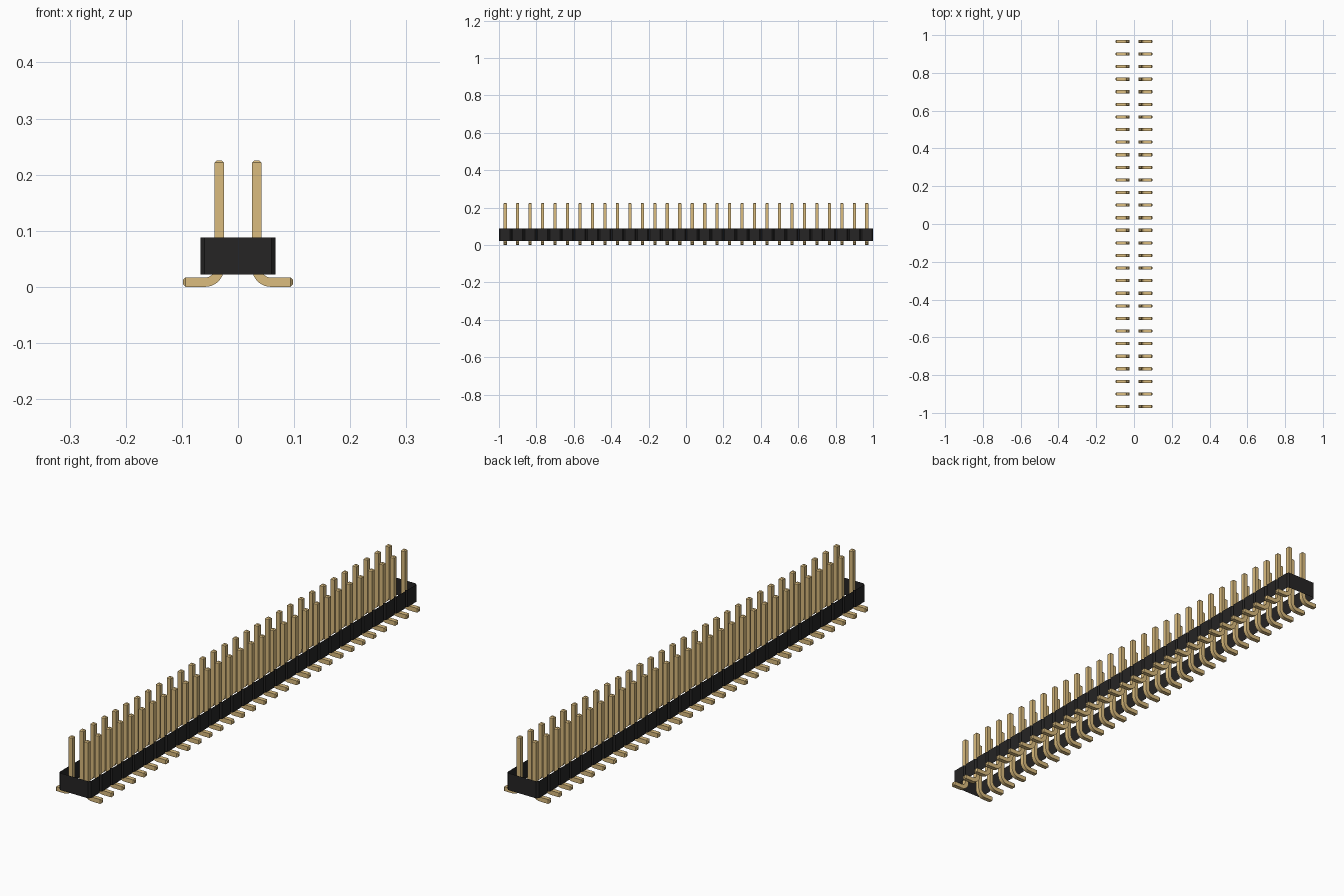
import bpy, bmesh
from math import sin, cos, pi
from mathutils import Vector

if "Cube" in bpy.data.objects:
    bpy.data.objects.remove(bpy.data.objects["Cube"], do_unlink=True)

COUNT = 30
PITCH = 2 / COUNT
PIN = PITCH / 4           # square pin thickness
CUT = PITCH / 10          # chamfer between housing segments


def material(name, color):
    m = bpy.data.materials.new(name)
    m.use_nodes = True
    m.diffuse_color = color
    m.node_tree.nodes["Principled BSDF"].inputs["Base Color"].default_value = color
    return m


def make_object(name, bm, mat):
    bmesh.ops.recalc_face_normals(bm, faces=bm.faces[:])
    mesh = bpy.data.meshes.new(name)
    bm.to_mesh(mesh)
    bm.free()
    mesh.materials.append(mat)
    ob = bpy.data.objects.new(name, mesh)
    bpy.context.collection.objects.link(ob)
    return ob


def bridge(bm, a, b):
    n = len(a)
    for i in range(n):
        bm.faces.new((a[i], a[(i + 1) % n], b[(i + 1) % n], b[i]))


black = material("black plastic", (0.019, 0.018, 0.018, 1))
gold = material("gold metal", (0.708, 0.504, 0.21, 1))

# Housing: open-topped, open-bottomed wall with notches between segments
right_side = []
for i in range(COUNT):
    y = -1 + i * PITCH
    right_side += [(PITCH - CUT, y), (PITCH, y + CUT), (PITCH, y + PITCH - CUT)]
right_side.append((PITCH - CUT, 1))
outline = right_side + [(-x, y) for x, y in reversed(right_side)]
bm = bmesh.new()
low, high = [[bm.verts.new((x, y, z)) for x, y in outline] for z in (0.022, 0.088)]
bridge(bm, low, high)
make_object("housing", bm, black)

# Pin: square section swept from the upright tip, round a bend, to the foot tip
TOP, FOOT_END, TIP = 0.2255, 0.098, PIN / 4
RADIUS = PIN * 1.5
bend_x, bend_z = PITCH / 2 + RADIUS, PIN / 2 + RADIUS
path = [(PITCH / 2, TOP, 0, 0.5), (PITCH / 2, TOP - TIP, 0, 1)]
for k in range(9):
    a = k / 8 * pi / 2
    path.append((bend_x - RADIUS * cos(a), bend_z - RADIUS * sin(a), a, 1))
path += [(FOOT_END - TIP, PIN / 2, pi / 2, 1), (FOOT_END, PIN / 2, pi / 2, 0.5)]

bm = bmesh.new()
rings = []
for x, z, a, scale in path:
    side = Vector((cos(a), 0, sin(a))) * PIN / 2 * scale
    depth = Vector((0, PIN / 2 * scale, 0))
    center = Vector((x, -1 + PITCH / 2, z))
    rings.append([bm.verts.new(center + s * side + d * depth)
                  for s, d in ((1, 1), (1, -1), (-1, -1), (-1, 1))])
for a, b in zip(rings, rings[1:]):
    bridge(bm, a, b)
bm.faces.new(rings[0])
bm.faces.new(rings[-1])
pins = make_object("pins", bm, gold)

# Smooth the bend only, then repeat the pin along both rows
bpy.context.view_layer.objects.active = pins
pins.select_set(True)
bpy.ops.object.shade_smooth_by_angle(angle=pi / 7)
row = pins.modifiers.new("row", 'ARRAY')
row.count = COUNT
row.use_relative_offset = False
row.use_constant_offset = True
row.constant_offset_displace = (0, PITCH, 0)
mirror = pins.modifiers.new("second row", 'MIRROR')
mirror.use_mirror_merge = False
